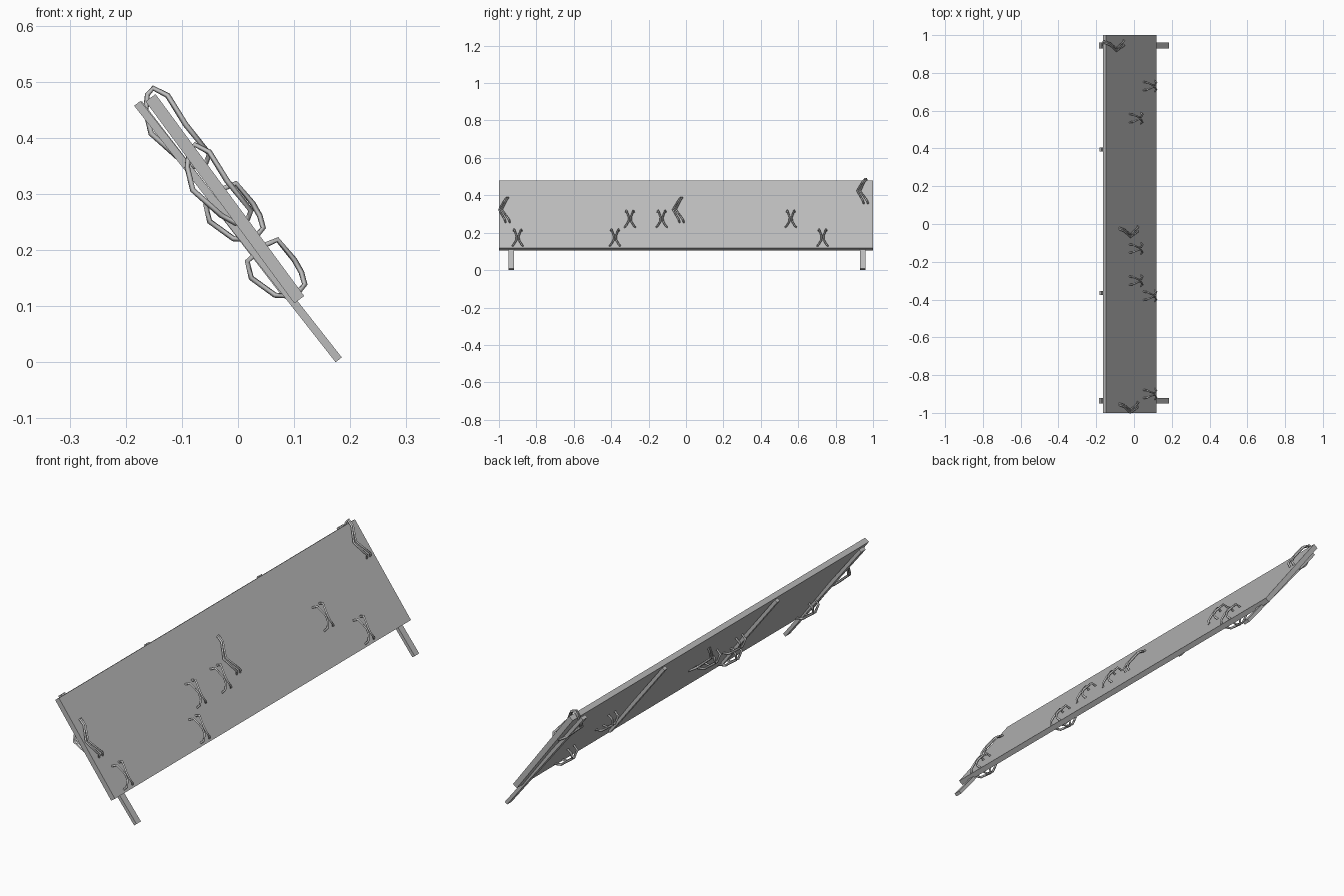
import bpy
from mathutils import Matrix, Vector

cube = bpy.data.objects.get("Cube")
if cube:
    bpy.data.objects.remove(cube, do_unlink=True)

# Single flat grey
GREY = (0.5, 0.5, 0.5, 1)
grey = bpy.data.materials.new("grey")
grey.use_nodes = True
grey.diffuse_color = GREY
grey.node_tree.nodes["Principled BSDF"].inputs["Base Color"].default_value = GREY

# Tilted frame: local x runs down the slope, y along the board, z out of its face
DOWN, ALONG, OUT = Vector((0.593, 0, -0.805)), Vector((0, 1, 0)), Vector((0.805, 0, 0.593))
TILT = Matrix((DOWN, ALONG, OUT)).transposed().to_4x4()
TILT.translation = Vector((-0.147, 0, 0.478))
LENGTH, THICK = 0.447, 0.022


def box(name, start, end, width, depth, y):
    """Box between two (slope, height) points in the tilted frame."""
    a, b = Vector((start[0], y, start[1])), Vector((end[0], y, end[1]))
    axis = (b - a).normalized()
    side = Vector((0, 1, 0))
    rot = Matrix((axis, side, axis.cross(side))).transposed().to_4x4()
    bpy.ops.mesh.primitive_cube_add(size=1)
    ob = bpy.context.object
    ob.name = name
    ob.data.transform(Matrix.Diagonal(((b - a).length, width, depth, 1)))
    ob.matrix_world = TILT @ Matrix.Translation((a + b) / 2) @ rot
    ob.data.materials.append(grey)


def tube_mesh(name, strands, radius):
    """Closed square-section tubes, returned as one mesh."""
    curve = bpy.data.curves.new(name, "CURVE")
    curve.dimensions = "3D"
    curve.bevel_depth = radius
    curve.bevel_resolution = 0
    for points in strands:
        spline = curve.splines.new("POLY")
        spline.points.add(len(points) - 1)
        for p, co in zip(spline.points, points):
            p.co = (*co, 1)
        spline.use_cyclic_u = True
    temp = bpy.data.objects.new(name, curve)
    bpy.context.collection.objects.link(temp)
    bpy.context.view_layer.update()
    mesh = bpy.data.meshes.new_from_object(temp.evaluated_get(bpy.context.evaluated_depsgraph_get()))
    bpy.data.objects.remove(temp, do_unlink=True)
    mesh.materials.clear()
    mesh.materials.append(grey)
    return mesh


def place(name, mesh, slope, y):
    ob = bpy.data.objects.new(name, mesh)
    bpy.context.collection.objects.link(ob)
    ob.matrix_world = TILT @ Matrix.Translation((slope, y, 0))


# Board
box("board", (0, -THICK / 2), (LENGTH, -THICK / 2), 2, THICK, 0)

# Long legs and short back battens
for y in (-0.935, 0.945):
    box("leg", (-0.006, -0.036), (0.575, -0.018), 0.03, 0.014, y)
for y in (-0.365, 0.395):
    box("batten", (-0.004, -0.034), (0.42, -0.025), 0.02, 0.014, y)

# Small grips: two strands that meet in the middle and splay at the ends
half = [(-0.052, 0.022, 0), (-0.047, 0.019, 0.021), (0, 0.005, 0.024),
        (0.025, 0.007, 0.021), (0.046, 0.02, 0.013), (0.049, 0.028, 0),
        (0.05, 0.027, -0.017), (0.03, 0.02, -0.041), (-0.02, 0.007, -0.057),
        (-0.048, 0.02, -0.045)]
small = tube_mesh("small_grip", [[(u, s * y, h) for u, y, h in half] for s in (1, -1)], 0.005)
for slope, y in ((0.385, -0.9), (0.385, -0.38), (0.385, 0.73),
                 (0.26, -0.3), (0.26, -0.13), (0.26, 0.56)):
    place("small_grip", small, slope, y)

# Large grips: two strands side by side, bent like an elbow
bent = [(-0.008, 0.018, -0.012), (-0.011, 0.016, 0.003), (0.015, 0.006, 0.016),
        (0.075, -0.022, 0.011), (0.143, 0.012, 0.014), (0.152, 0.017, 0),
        (0.145, 0.015, -0.022), (0.118, 0.003, -0.034), (0.052, -0.018, -0.048),
        (0.014, 0.005, -0.032)]
large = tube_mesh("large_grip", [[(u, y + s * (0.004 + 0.05 * max(u, 0)), h) for u, y, h in bent]
                                 for s in (1, -1)], 0.005)
for slope, y in ((0, 0.945), (0.125, -0.04), (0.125, -0.97)):
    place("large_grip", large, slope, y)
